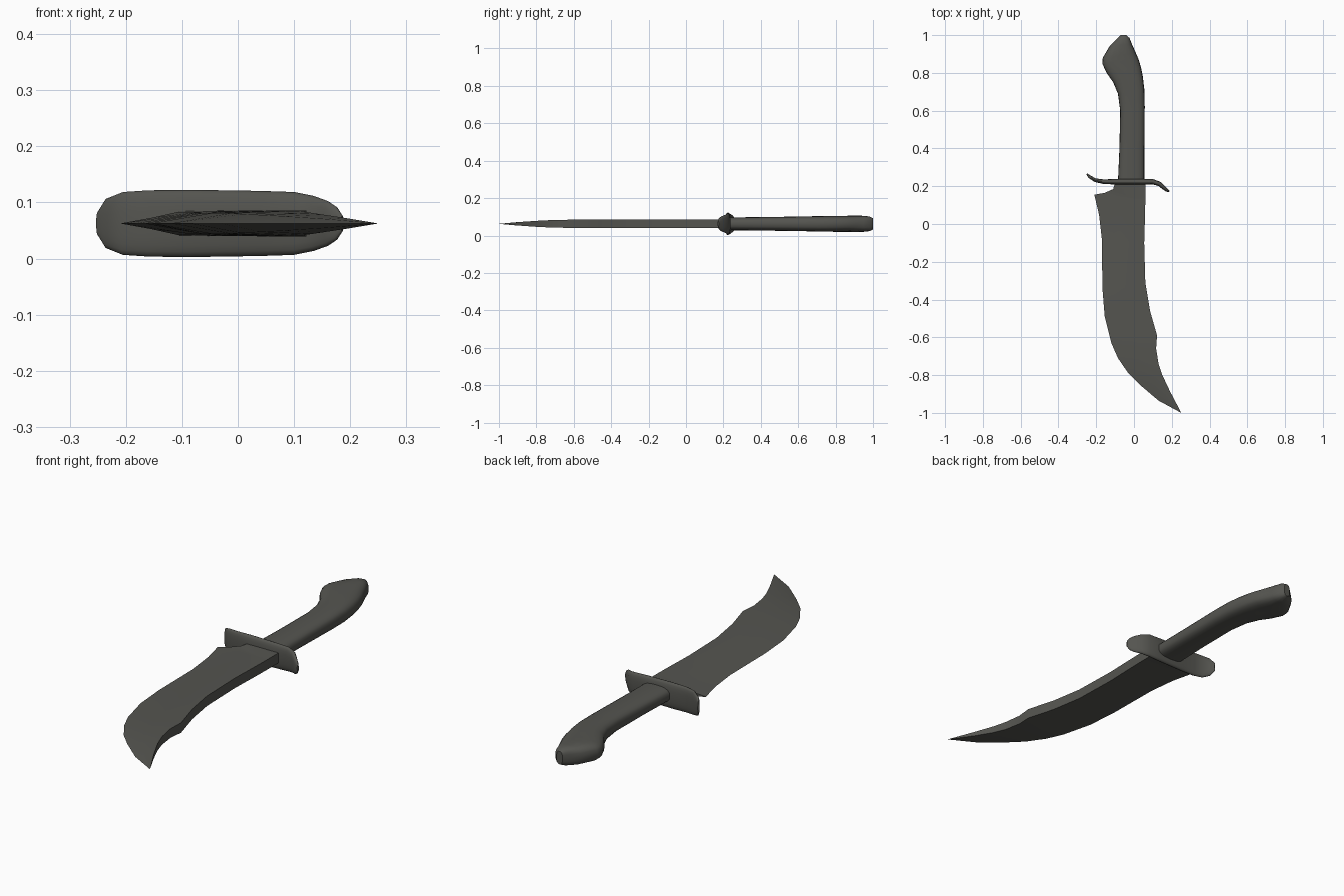
import bpy
import bmesh
from math import cos, sin, pi, copysign
from mathutils import Vector

MID_Z = 0.0625  # height of the flat symmetry plane

cube = bpy.data.objects.get("Cube")
if cube:
    bpy.data.objects.remove(cube, do_unlink=True)

# Single dark metal colour
metal = bpy.data.materials.new("dark_grey_metal")
metal.use_nodes = True
colour = (0.09, 0.09, 0.08, 1)
metal.diffuse_color = colour
metal.node_tree.nodes["Principled BSDF"].inputs["Base Color"].default_value = colour


def loft(name, rings, angle):
    """Skin a list of equal-length rings and close both ends."""
    bm = bmesh.new()
    loops = [[bm.verts.new(p) for p in ring] for ring in rings]
    count = len(loops[0])
    for a, b in zip(loops, loops[1:]):
        for i in range(count):
            j = (i + 1) % count
            bm.faces.new((a[i], a[j], b[j], b[i]))
    bm.faces.new(loops[0])
    bm.faces.new(loops[-1])
    bmesh.ops.remove_doubles(bm, verts=bm.verts, dist=0.0002)
    bmesh.ops.recalc_face_normals(bm, faces=bm.faces)
    mesh = bpy.data.meshes.new(name)
    bm.to_mesh(mesh)
    bm.free()
    obj = bpy.data.objects.new(name, mesh)
    bpy.context.collection.objects.link(obj)
    mesh.materials.append(metal)
    bpy.ops.object.select_all(action="DESELECT")
    obj.select_set(True)
    bpy.context.view_layer.objects.active = obj
    bpy.ops.object.shade_smooth_by_angle(angle=angle * pi / 180)
    return obj


def rounded_ring(centre, across, half_height, power, count=20):
    """Superellipse in the plane of a horizontal vector and z."""
    ring = []
    for i in range(count):
        t = 2 * pi * i / count
        c, s = cos(t), sin(t)
        u = copysign(abs(c) ** power, c)
        v = copysign(abs(s) ** power, s)
        ring.append(centre + across * u + Vector((0, 0, half_height * v)))
    return ring


def blade_ring(edge_x, edge_y, spine_x, spine_y, edge_half, spine_half):
    """Wedge section: thin cutting edge, full body, flat spine."""
    edge, spine = Vector((edge_x, edge_y, MID_Z)), Vector((spine_x, spine_y, MID_Z))
    body = edge.lerp(spine, 0.45)
    body_half = edge_half + (spine_half - edge_half) * 0.8
    up = Vector((0, 0, 1))
    top = [edge + up * edge_half, body + up * body_half, spine + up * spine_half]
    low = [edge - up * edge_half, body - up * body_half, spine - up * spine_half]
    return top + low[::-1]


# Blade: notched base, long curve, clipped tip
blade = [
    (-.1, .22, .06, .22, .022, .023),
    (-.11, .185, .06, .18, .02, .023),
    (-.155, .165, .06, .15, .01, .023),
    (-.21, .155, .06, .12, 0, .023),
    (-.185, .05, .058, .03, 0, .023),
    (-.17, -.08, .054, -.1, 0, .023),
    (-.167, -.34, .06, -.31, 0, .023),
    (-.155, -.49, .085, -.46, 0, .023),
    (-.12, -.63, .122, -.59, 0, .023),
    (-.085, -.71, .117, -.66, 0, .021),
    (-.03, -.79, .13, -.74, 0, .019),
    (.03, -.85, .15, -.8, 0, .016),
    (.13, -.935, .19, -.885, 0, .01),
    (.25, -1, .25, -.999, 0, 0),
]
loft("blade", [blade_ring(*s) for s in blade], 25)

# Guard: thin rounded plate whose ends curl opposite ways
guard = [  # x, y, half thickness, half height
    (-.25, .265, .004, .02),
    (-.235, .25, .008, .044),
    (-.205, .232, .01, .056),
    (-.16, .224, .012, .059),
    (-.09, .224, .015, .06),
    (.04, .224, .015, .058),
    (.1, .224, .014, .056),
    (.135, .212, .012, .049),
    (.16, .19, .01, .04),
    (.175, .178, .008, .03),
    (.186, .172, .004, .014),
]
path = [Vector((x, y, MID_Z)) for x, y, _, _ in guard]
rings = []
for i, (_, _, thick, height) in enumerate(guard):
    along = (path[min(i + 1, len(path) - 1)] - path[max(i - 1, 0)]).normalized()
    rings.append(rounded_ring(path[i], Vector((-along.y, along.x, 0)) * thick, height, 0.8))
loft("guard", rings, 50)

# Handle: rounded grip bending into a flared hooked butt
handle = [  # left x, left y, right x, right y, half height
    (-.085, .22, .055, .22, .034),
    (-.077, .4, .055, .4, .036),
    (-.073, .6, .057, .62, .039),
    (-.085, .69, .055, .71, .041),
    (-.11, .75, .047, .78, .042),
    (-.145, .8, .037, .83, .043),
    (-.168, .85, .025, .87, .043),
    (-.165, .88, .01, .905, .044),
    (-.127, .945, -.01, .95, .043),
    (-.09, .98, -.024, .985, .039),
    (-.07, 1, -.04, 1, .03),
]
rings = []
for lx, ly, rx, ry, height in handle:
    left, right = Vector((lx, ly, MID_Z)), Vector((rx, ry, MID_Z))
    rings.append(rounded_ring((left + right) / 2, (right - left) / 2, height, 0.7))
loft("handle", rings, 40)
